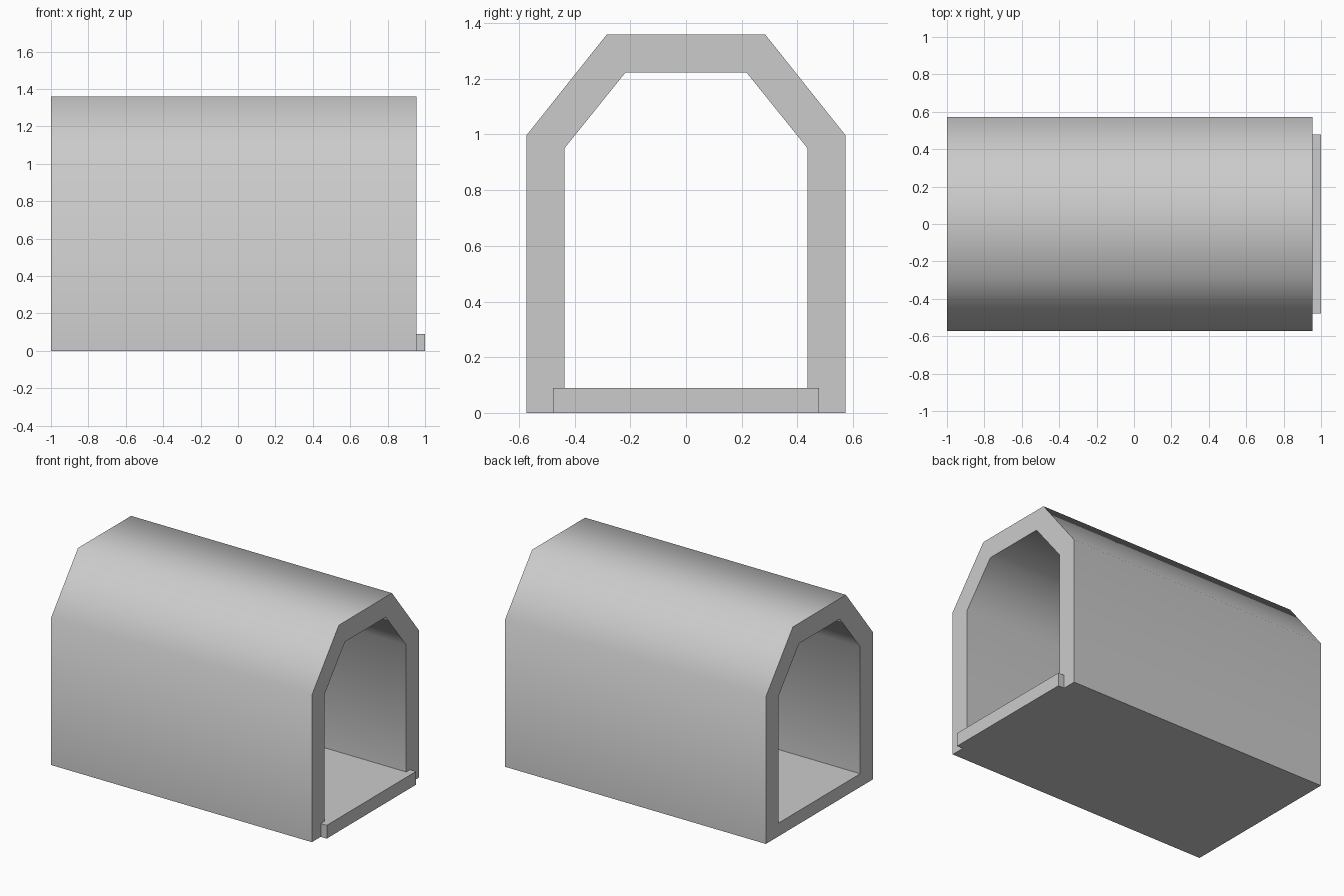
import bpy, bmesh, math

if "Cube" in bpy.data.objects:
    bpy.data.objects.remove(bpy.data.objects["Cube"])

X_BACK, X_MOUTH, X_END = -1.0, 0.955, 1.0
FLOOR = 0.09


def profile(half, bottom, shoulder, top_half, top):
    """Closed y-z outline of a wall-and-chamfered-roof section."""
    right = [(half, bottom), (half, shoulder), (top_half, top)]
    return right + [(-y, z) for y, z in reversed(right)]


def finish(name, bm):
    bmesh.ops.recalc_face_normals(bm, faces=bm.faces)
    mesh = bpy.data.meshes.new(name)
    bm.to_mesh(mesh)
    bm.free()
    obj = bpy.data.objects.new(name, mesh)
    bpy.context.collection.objects.link(obj)
    return obj


# Tunnel shell: outer and inner outlines bridged at both ends
bm = bmesh.new()
outlines = [profile(0.573, 0.0, 0.997, 0.284, 1.36),
            profile(0.437, FLOOR, 0.95, 0.218, 1.222)]
outer, inner = [[[bm.verts.new((x, y, z)) for y, z in outline]
                 for x in (X_BACK, X_MOUTH)] for outline in outlines]
loops = [outer[0], outer[1], inner[1], inner[0]]
n = len(loops[0])
for a, b in zip(loops, loops[1:] + loops[:1]):
    for i in range(n):
        j = (i + 1) % n
        bm.faces.new((a[i], a[j], b[j], b[i]))
shell = finish("tunnel_shell", bm)

# Roof blends smoothly into the walls, all square corners stay sharp
bpy.context.view_layer.objects.active = shell
shell.select_set(True)
bpy.ops.object.shade_smooth_by_angle(angle=math.radians(60))

# Door sill: floor lip protruding from the mouth
bm = bmesh.new()
bmesh.ops.create_cube(bm, size=1)
bmesh.ops.scale(bm, vec=(X_END - X_MOUTH, 0.956, FLOOR), verts=bm.verts)
bmesh.ops.translate(bm, vec=((X_END + X_MOUTH) / 2, 0, FLOOR / 2), verts=bm.verts)
finish("door_sill", bm)
